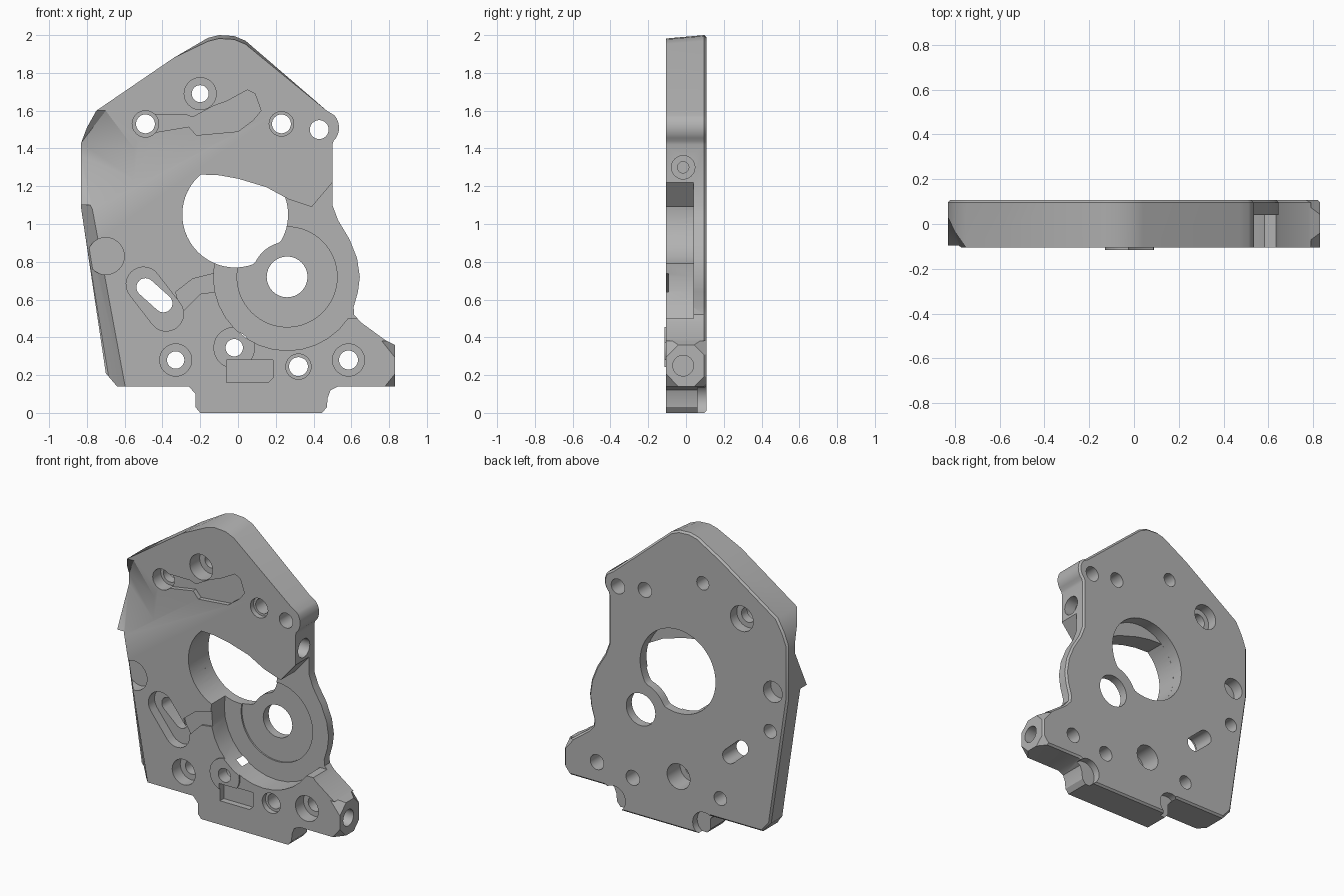
import bpy, bmesh, math
from mathutils import Vector

cube = bpy.data.objects.get("Cube")
if cube:
    bpy.data.objects.remove(cube, do_unlink=True)

F, B = -0.105, 0.108          # front and back faces
OUT = 0.25                    # cutters overshoot to here

metal = bpy.data.materials.new("grey_metal")
metal.use_nodes = True
grey = (0.45, 0.45, 0.45, 1)
metal.diffuse_color = grey
metal.node_tree.nodes["Principled BSDF"].inputs["Base Color"].default_value = grey


def make(name, bm):
    bmesh.ops.recalc_face_normals(bm, faces=bm.faces)
    mesh = bpy.data.meshes.new(name)
    bm.to_mesh(mesh)
    bm.free()
    mesh.materials.append(metal)
    ob = bpy.data.objects.new(name, mesh)
    bpy.context.collection.objects.link(ob)
    return ob


def prism(name, pts, y0, y1, back_bevel=0):
    """Extrude an (x, z) profile from y0 to y1."""
    bm = bmesh.new()
    face = bm.faces.new([bm.verts.new((x, y0, z)) for x, z in pts])
    new = bmesh.ops.extrude_face_region(bm, geom=[face])["geom"]
    bmesh.ops.translate(bm, vec=(0, y1 - y0, 0),
                        verts=[g for g in new if isinstance(g, bmesh.types.BMVert)])
    if back_bevel:
        rim = [e for e in bm.edges if all(v.co.y > y1 - 0.001 for v in e.verts)]
        bmesh.ops.bevel(bm, geom=rim, offset=back_bevel, segments=1, affect='EDGES')
    return make(name, bm)


def hull(name, pts):
    bm = bmesh.new()
    for p in pts:
        bm.verts.new(p)
    bmesh.ops.convex_hull(bm, input=bm.verts)
    return make(name, bm)


def arc(cx, cz, r, a0=0, a1=360, n=40):
    full = a1 - a0 == 360
    steps = [math.radians(a0 + (a1 - a0) * i / (n if full else n - 1)) for i in range(n)]
    return [(cx + r * math.cos(a), cz + r * math.sin(a)) for a in steps]


def capsule(p, q, r):
    a = math.degrees(math.atan2(q[1] - p[1], q[0] - p[0]))
    return arc(*q, r, a - 90, a + 90, 14) + arc(*p, r, a + 90, a + 270, 14)


def boolean(tool, op='DIFFERENCE'):
    mod = plate.modifiers.new(tool.name, 'BOOLEAN')
    mod.operation, mod.solver, mod.object = op, 'EXACT', tool
    bpy.context.view_layer.objects.active = plate
    bpy.ops.object.modifier_apply(modifier=mod.name)
    bpy.data.objects.remove(tool, do_unlink=True)


def cut(pts, y0=-OUT, y1=OUT):
    boolean(prism("cutter", pts, y0, y1))


def drill(x, z, r, y0=-OUT, y1=OUT):
    cut(arc(x, z, r, n=32), y0, y1)


def side_drill(x, y, z, r):
    """Blind bore from the +x side, ending at x."""
    bm = bmesh.new()
    ring = [bm.verts.new((x, y + a, z + b)) for a, b in arc(0, 0, r, n=32)]
    new = bmesh.ops.extrude_face_region(bm, geom=[bm.faces.new(ring)])["geom"]
    bmesh.ops.translate(bm, vec=(1, 0, 0),
                        verts=[g for g in new if isinstance(g, bmesh.types.BMVert)])
    boolean(make("cutter", bm))


# Plate body
outline = [(-0.64, 0.14), (-0.70, 0.21), (-0.83, 1.08), (-0.83, 1.43), (-0.80, 1.51),
           (-0.75, 1.6), (-0.34, 1.88), (-0.16, 1.985), (-0.10, 2.0), (-0.02, 1.995),
           (0.04, 1.97), (0.47, 1.6)]
outline += arc(0.435, 1.51, 0.1, 40, -45, 8)
outline += [(0.5, 1.42), (0.5, 1.1), (0.53, 1.02), (0.59, 0.92), (0.63, 0.82), (0.645, 0.72),
            (0.635, 0.64), (0.612, 0.56), (0.615, 0.52), (0.65, 0.48), (0.78, 0.385),
            (0.83, 0.36), (0.83, 0.14), (0.53, 0.14), (0.49, 0.12), (0.475, 0.08),
            (0.47, 0.03), (0.445, 0), (-0.2, 0), (-0.225, 0.03), (-0.225, 0.1),
            (-0.26, 0.14)]
plate = prism("mounting_plate", outline, F, B, 0.012)
for v in plate.data.vertices:             # top edge slopes down toward the front
    if v.co.y < 0 and v.co.z > 1.9:
        v.co.z -= 0.018

# Raised pad
boolean(prism("round_pad", arc(-0.02, 0.345, 0.11), F - 0.01, 0), 'UNION')

# Open gear recess, its sunk ring and the big bore
bore = (-0.015, 1.05, 0.28)
hub = Vector((0.26, 0.72))
roof = [(-0.2, 1.262), (-0.1, 1.258), (0, 1.24), (0.15, 1.195), (0.27, 1.13), (0.39, 1.09),
        (0.5, 1.22), (0.75, 1.22), (0.75, 0.5), (0.3, 0.5), (0.1, 0.8)]
cut(roof + arc(*bore, 270, 131, 20), -OUT, 0.04)
drill(*hub, 0.39, -OUT, 0.04)
cut(arc(*hub, 0.265, n=64), -OUT, 0.05)
bore_profile = []
for p in arc(*bore, n=72):                # bulge of the hub into the bore
    d = Vector(p) - hub
    bore_profile.append(tuple(hub + d.normalized() * max(d.length, 0.185)))
cut(bore_profile, 0.03, OUT)
drill(*hub, 0.108)

# Slanted corner facets on the right-hand side
A, Bp, C, D = (-0.70, 1.6), (-0.55, 1.4), (-0.55, 1.24), (-0.77, 1.08)
rim = [A, Bp, C, D, (-1, 1.6), (-1, 1.08)]
boolean(hull("cutter", [(x, y, z) for x, z in rim for y in (F, -OUT)] +
             [(x, 0.03, z) for x in (-0.83, -1) for z in (1.43, 1.36)]))
ends = ((-0.775, -0.835, 1.1), (-0.59, -0.67, 0.1))
boolean(hull("cutter", [p for xi, xo, z in ends for p in
             ((xi, F, z), (xi, -OUT, z), (xo, -0.02, z), (xo - 0.2, -0.02, z),
              (xo - 0.2, -OUT, z))]))

# Chamfered end of the side lug
for y, sy in ((F, 1), (B, -1)):
    for z, sz in ((0.14, 1), (0.36, -1)):
        c = Vector((0.83, y, z))
        k = 0.13
        o = c + Vector((0.02, -0.02 * sy, -0.02 * sz))
        boolean(hull("cutter", [o, o - Vector((k * 0.8, 0, 0)),
                                o + Vector((0, k * sy, 0)), o + Vector((0, 0, k * sz))]))

# Through holes: x, z, radius, front counterbore radius and floor
holes = [(-0.2, 1.69, 0.045, 0.085, 0), (-0.49, 1.53, 0.05, 0.07, -0.02),
         (0.23, 1.53, 0.05, 0.065, -0.07), (0.43, 1.5, 0.05, 0, 0),
         (-0.7, 0.83, 0.046, 0.098, -0.03), (-0.33, 0.28, 0.046, 0.085, -0.02),
         (-0.02, 0.345, 0.046, 0, 0), (0.32, 0.245, 0.05, 0.067, -0.07),
         (0.585, 0.28, 0.05, 0.085, -0.02)]
for x, z, r, cr, floor in holes:
    drill(x, z, r)
    if cr:
        drill(x, z, cr, -OUT, floor)

# Counterbores, blind hole and scallops on the back
for x, z, r, floor in ((-0.49, 1.53, 0.085, 0.04), (-0.02, 0.345, 0.085, -0.03),
                       (-0.72, 1.1, 0.07, 0.03), (0.46, 0.07, 0.085, 0.06),
                       (-0.21, 0.07, 0.085, 0.06)):
    drill(x, z, r, floor, OUT)

# Slot with pocket and the shallow channel to the recess
s0, s1 = (-0.49, 0.665), (-0.395, 0.58)
cut(capsule(s0, s1, 0.048))
cut(capsule((-0.5, 0.68), (-0.38, 0.525), 0.092), -OUT, -0.04)
cut([(-0.33, 0.64), (-0.24, 0.71), (-0.1, 0.745), (-0.09, 0.645), (-0.2, 0.63), (-0.3, 0.53)],
    -OUT, F + 0.012)

# Shallow pockets on the front
cut([(-0.49, 1.58), (-0.28, 1.58), (-0.24, 1.565), (-0.13, 1.625), (-0.06, 1.65),
     (0.05, 1.71), (0.09, 1.69), (0.122, 1.6), (0.08, 1.55), (0, 1.49), (-0.22, 1.47),
     (-0.26, 1.515), (-0.47, 1.48)], -OUT, F + 0.03)
cut([(-0.06, 0.16), (0.16, 0.16), (0.185, 0.185), (0.185, 0.28), (-0.06, 0.28)],
    -OUT, F + 0.04)

# Bores in the +x side
side_drill(0.42, -0.015, 1.3, 0.062)
side_drill(0.28, -0.015, 1.3, 0.03)
side_drill(0.68, -0.015, 0.25, 0.055)

bpy.ops.object.select_all(action='DESELECT')
plate.select_set(True)
bpy.context.view_layer.objects.active = plate
bpy.ops.object.shade_smooth_by_angle(angle=math.radians(30))
